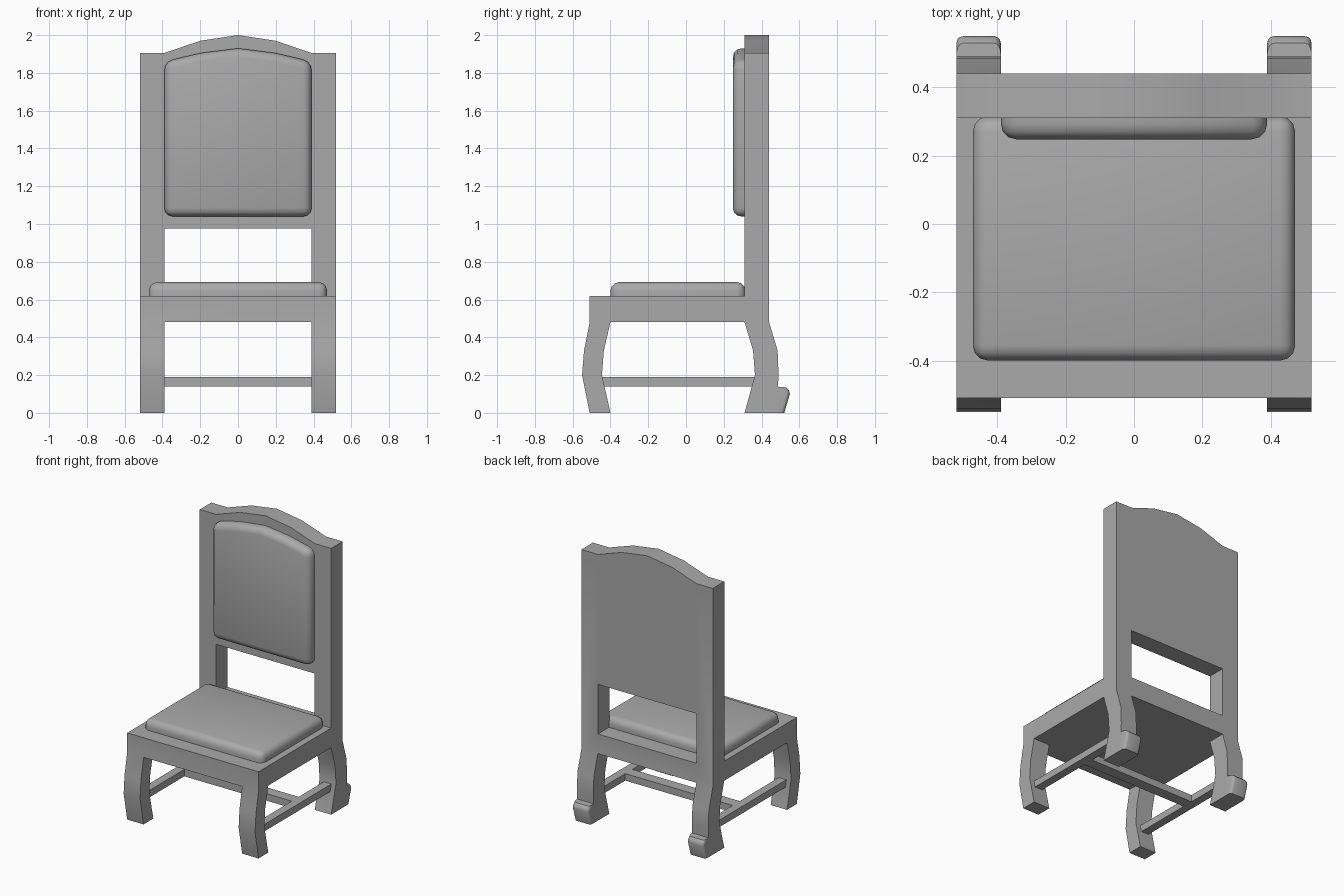
import bpy, bmesh, math
from mathutils import Vector

old = bpy.data.objects.get("Cube")
if old:
    bpy.data.objects.remove(old)

grey = bpy.data.materials.new("plain grey")
grey.use_nodes = True
GREY = (0.4, 0.4, 0.4, 1)
grey.diffuse_color = GREY
grey.node_tree.nodes["Principled BSDF"].inputs["Base Color"].default_value = GREY


def prism(name, axis, outline, lo, hi, bevel=0, rule=None):
    """Extrude an outline along an axis; bevel the edges the rule picks."""
    def place(a, b, c):
        return {"x": (c, a, b), "y": (a, c, b), "z": (a, b, c)}[axis]
    bm = bmesh.new()
    base = bm.faces.new([bm.verts.new(place(a, b, lo)) for a, b in outline])
    out = bmesh.ops.extrude_face_region(bm, geom=[base])
    moved = [g for g in out["geom"] if isinstance(g, bmesh.types.BMVert)]
    bmesh.ops.translate(bm, verts=moved, vec=Vector(place(0, 0, hi - lo)))
    bmesh.ops.recalc_face_normals(bm, faces=bm.faces)
    if bevel:
        edges = [e for e in bm.edges if e.calc_face_angle() > 0.6 and rule(e)]
        bmesh.ops.bevel(bm, geom=edges, offset=bevel, segments=3,
                        profile=0.5, affect="EDGES", clamp_overlap=True)
    mesh = bpy.data.meshes.new(name)
    bm.to_mesh(mesh)
    bm.free()
    mesh.materials.append(grey)
    obj = bpy.data.objects.new(name, mesh)
    bpy.context.collection.objects.link(obj)
    return obj


def activate(obj):
    bpy.ops.object.select_all(action="DESELECT")
    obj.select_set(True)
    bpy.context.view_layer.objects.active = obj


def combine(obj, tool, operation):
    """Apply a boolean with a tool object, then discard the tool."""
    mod = obj.modifiers.new("cut", "BOOLEAN")
    mod.operation, mod.object, mod.solver = operation, tool, "EXACT"
    activate(obj)
    bpy.ops.object.modifier_apply(modifier=mod.name)
    bpy.data.objects.remove(tool)


def rect(a0, a1, b0, b1):
    return [(a0, b0), (a1, b0), (a1, b1), (a0, b1)]


def mirrored(half):
    """Close a right-hand outline, running bottom to top, across the middle."""
    return half + [(-a, b) for a, b in reversed(half) if a > 0]


# Frame: side silhouette trimmed by the front silhouette
side = [(-.51, .62), (-.51, .48), (-.54, .33), (-.55, .2), (-.51, 0),
        (-.40, 0), (-.445, .2), (-.435, .33), (-.40, .48),
        (.31, .48), (.355, .33), (.365, .2), (.31, 0),
        (.48, 0), (.49, .2), (.485, .33), (.44, .48), (.44, 2.1), (.31, 2.1), (.31, .62)]
front = mirrored([(.39, .48), (.39, -.1), (.52, -.1), (.52, 1.905),
                  (.39, 1.905), (.2, 1.97), (0, 2)])
frame = prism("chair_frame", "x", side, -.6, .6)
combine(frame, prism("trim", "y", front, -.8, .8), "INTERSECT")
combine(frame, prism("opening", "y", rect(-.39, .39, .62, .975), .31, .6), "DIFFERENCE")

# Upholstery
seat = prism("seat_cushion", "z", rect(-.472, .472, -.40, .315), .62, .692,
             .045, lambda e: max(v.co.z for v in e.verts) > .65)
back_outline = mirrored([(.39, 1.04), (.39, 1.86), (.2, 1.905), (0, 1.93)])
back = prism("back_cushion", "y", back_outline, .315, .248,
             .045, lambda e: min(v.co.y for v in e.verts) < .3)

# Scrolled rear feet and side stretchers
foot = [(.47, 0), (.52, 0), (.55, .1), (.545, .12), (.53, .135), (.47, .14)]
smooth = [frame, seat, back]
for sign, label in ((1, "left"), (-1, "right")):
    lo, hi = sorted((sign * .39, sign * .52))
    smooth.append(prism("rear_foot_" + label, "x", foot, lo, hi, .02,
                        lambda e: min(v.co.y for v in e.verts) > .51
                        and abs(e.verts[0].co.x - e.verts[1].co.x) < .01))
    lo, hi = sorted((sign * .425, sign * .485))
    prism("side_stretcher_" + label, "z", rect(lo, hi, -.46, .38), .14, .19)

# Cross stretcher
prism("cross_stretcher", "z", rect(-.43, .43, 0, .08), .14, .19)

for obj in smooth:
    activate(obj)
    bpy.ops.object.shade_smooth_by_angle(angle=math.radians(35))
